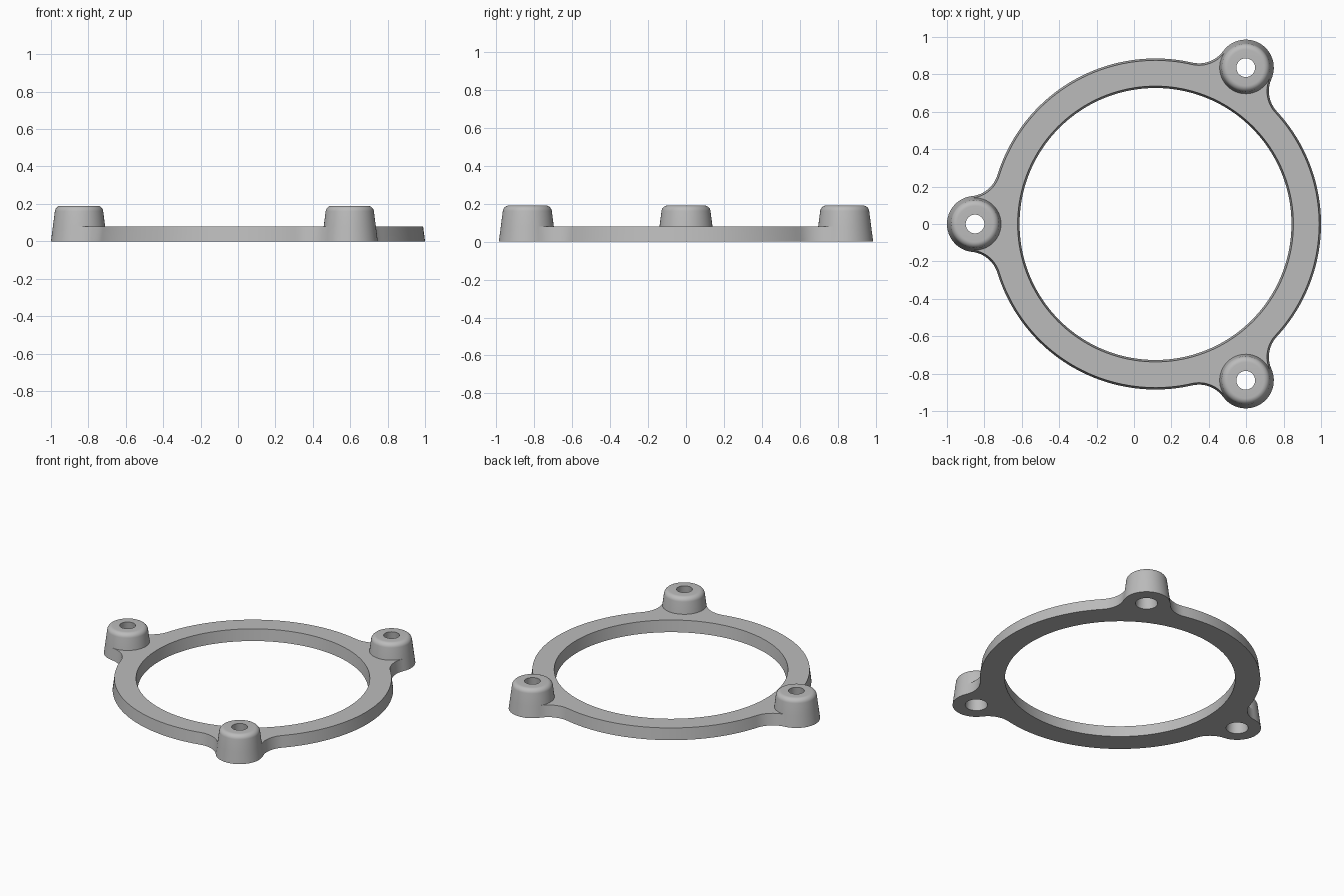
import bpy
import bmesh
from math import sin, cos, pi, acos, atan2, radians
from mathutils import Matrix, Vector

cube = bpy.data.objects.get("Cube")
if cube:
    bpy.data.objects.remove(cube)

CENTRE_X = 0.115
RING_R, HOLE_R = 0.885, 0.727
BOSS_D, BOSS_R, BORE_R = 0.965, 0.15, 0.07
FILLET = 0.16
PLATE_Z, TOP_Z, ROUND = 0.08, 0.19, 0.033
DRAFT = 0.13

# Tangent fillet between the ring and each boss
reach = RING_R + FILLET
theta = acos((reach ** 2 + BOSS_D ** 2 - (BOSS_R + FILLET) ** 2) / (2 * reach * BOSS_D))
fx, fy = reach * cos(theta), reach * sin(theta)
phi = atan2(fy, fx - BOSS_D)
TURNS = [pi / 3, pi, -pi / 3]


def arc(cx, cy, r, start, end, n):
    steps = [start + (end - start) * i / n for i in range(n + 1)]
    return [Vector((cx + r * cos(a), cy + r * sin(a), 0)) for a in steps]


def boss_arcs(r):
    """Outer and inner arcs of a boss, both counter-clockwise."""
    return (arc(BOSS_D, 0, r, -phi, phi, 24),
            arc(BOSS_D, 0, r, phi, 2 * pi - phi, 24))


def outline(inset, inner=False):
    """Closed plate edge; inner=True goes round the ring side of the bosses."""
    pts = []
    for turn in sorted(t % (2 * pi) for t in TURNS):
        outer_arc, inner_arc = boss_arcs(BOSS_R - inset)
        f = FILLET + inset
        third = arc(fx, -fy, f, pi - theta, pi - phi, 12)
        third += (inner_arc[::-1] if inner else outer_arc)[1:]
        third += arc(fx, fy, f, phi - pi, theta - pi, 12)[1:]
        third += arc(0, 0, RING_R - inset, theta, 2 * pi / 3 - theta, 48)[1:-1]
        spin = Matrix.Rotation(turn, 3, 'Z')
        pts += [spin @ p for p in third]
    return pts


bm = bmesh.new()


def loop(points, z, turn=0.0):
    spin = Matrix.Rotation(turn, 3, 'Z')
    verts = []
    for p in points:
        q = spin @ p
        verts.append(bm.verts.new((q.x + CENTRE_X, q.y, z)))
    return verts


def closed(verts):
    return list(zip(verts, verts[1:] + verts[:1]))


def bridge(low, high):
    for (a, b), (c, d) in zip(closed(low), closed(high)):
        bm.faces.new((a, b, d, c))


def cap(loops):
    edges = []
    for verts in loops:
        for pair in closed(verts):
            edges.append(bm.edges.get(pair) or bm.edges.new(pair))
    bmesh.ops.triangle_fill(bm, use_beauty=True, edges=edges, normal=(0, 0, 1))


# Drafted plate walls
step = DRAFT * PLATE_Z
edge_low, edge_high = loop(outline(0), 0), loop(outline(step), PLATE_Z)
bridge(edge_low, edge_high)
ring_low = loop(arc(0, 0, HOLE_R, 0, 2 * pi, 160)[:-1], 0)
ring_high = loop(arc(0, 0, HOLE_R + step, 0, 2 * pi, 160)[:-1], PLATE_Z)
bridge(ring_low, ring_high)

# Bosses with rounded rims and tapered bores
rim_z = TOP_Z - ROUND
rim_r = BOSS_R - DRAFT * (rim_z + ROUND * DRAFT) - ROUND * cos(DRAFT)
profile = [(BOSS_R - step, PLATE_Z)]
for i in range(9):
    a = DRAFT + (pi / 2 - DRAFT) * i / 8
    profile.append((rim_r + ROUND * cos(a), rim_z + ROUND * sin(a)))
profile += [(BORE_R - 0.02, TOP_Z), (BORE_R, 0)]
bores = []
for turn in TURNS:
    rows = []
    for r, z in profile:
        outer_arc, inner_arc = boss_arcs(r)
        rows.append(loop(outer_arc + inner_arc[1:-1], z, turn))
    for low, high in zip(rows, rows[1:]):
        bridge(low, high)
    bores.append(rows[-1])

# Underside and upper face
cap([edge_low, ring_low] + bores)
cap([loop(outline(step, inner=True), PLATE_Z), ring_high])
bmesh.ops.remove_doubles(bm, verts=bm.verts, dist=0.0002)
bmesh.ops.recalc_face_normals(bm, faces=bm.faces)

mesh = bpy.data.meshes.new("mounting_ring")
bm.to_mesh(mesh)
bm.free()
ring = bpy.data.objects.new("mounting_ring", mesh)
bpy.context.collection.objects.link(ring)

# Plain grey
grey = bpy.data.materials.new("plain_grey")
grey.use_nodes = True
colour = (0.5, 0.5, 0.5, 1)
grey.diffuse_color = colour
grey.node_tree.nodes["Principled BSDF"].inputs["Base Color"].default_value = colour
mesh.materials.append(grey)

bpy.context.view_layer.objects.active = ring
ring.select_set(True)
bpy.ops.object.shade_smooth_by_angle(angle=radians(30))
